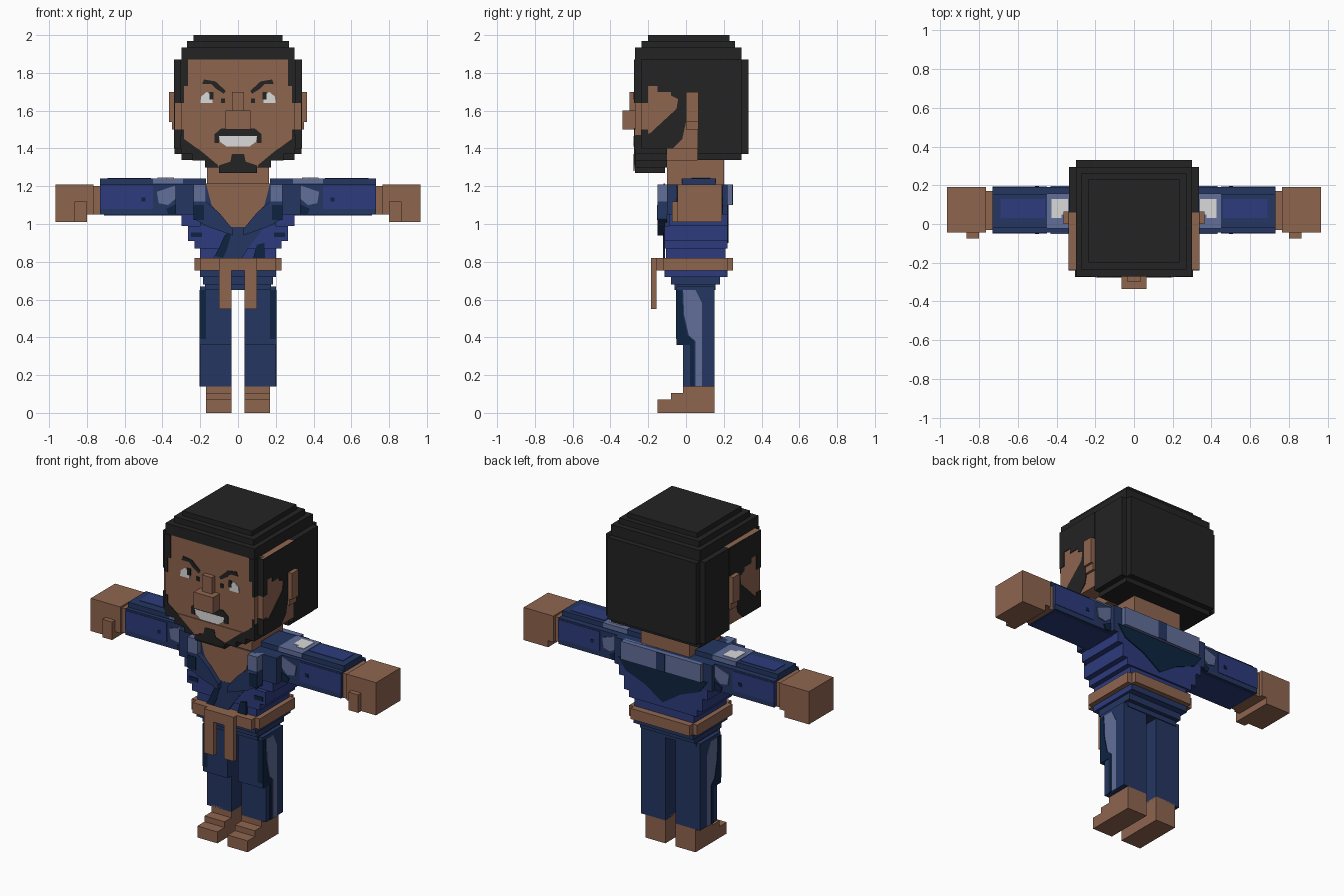
import bpy, bmesh


def material(name, hexcode):
    m = bpy.data.materials.new(name)
    c = [int(hexcode[i:i + 2], 16) / 255 for i in (0, 2, 4)]
    m.diffuse_color = [((v + 0.055) / 1.055) ** 2.4 if v > 0.04 else v / 12.92 for v in c] + [1]
    return m


SKIN = material("brown skin", "8F654F")
HAIR = material("black hair", "232323")
NAVY = material("navy cloth", "243661")
BLUE = material("blue cloth", "2D3B7D")
SLATE = material("slate highlight", "616E99")
DARK = material("dark navy shade", "0D2440")
WHITE = material("white", "DADADA")


def finish(name, bm, mat, mirror):
    """Turn a bmesh into an object, optionally copied across x = 0."""
    if mirror:
        copy = bmesh.ops.duplicate(bm, geom=bm.verts[:] + bm.edges[:] + bm.faces[:])["geom"]
        for v in copy:
            if isinstance(v, bmesh.types.BMVert):
                v.co.x = -v.co.x
    bmesh.ops.recalc_face_normals(bm, faces=bm.faces[:])
    me = bpy.data.meshes.new(name)
    bm.to_mesh(me)
    bm.free()
    me.materials.append(mat)
    ob = bpy.data.objects.new(name, me)
    bpy.context.collection.objects.link(ob)


def boxes(name, mat, *items, mirror=False):
    """Each item is (x0, x1, y0, y1, z0, z1)."""
    bm = bmesh.new()
    for x0, x1, y0, y1, z0, z1 in items:
        for v in bmesh.ops.create_cube(bm, size=1)["verts"]:
            v.co = (x1 if v.co.x > 0 else x0, y1 if v.co.y > 0 else y0, z1 if v.co.z > 0 else z0)
    finish(name, bm, mat, mirror)


def prism(name, mat, axis, a, b, pts, mirror=False):
    """Extrude an outline along x (points y, z) or y (points x, z)."""
    bm = bmesh.new()
    at = lambda t, p: (t, p[0], p[1]) if axis == "x" else (p[0], t, p[1])
    face = bm.faces.new([bm.verts.new(at(a, p)) for p in pts])
    new = bmesh.ops.extrude_face_region(bm, geom=[face])["geom"]
    for v in new:
        if isinstance(v, bmesh.types.BMVert):
            v.co["xyz".index(axis)] = b
    finish(name, bm, mat, mirror)


def sym(w, y0, y1, z0, z1):
    return (-w, w, y0, y1, z0, z1)


# Head and face
boxes("head", SKIN, sym(.335, -.235, .06, 1.4, 1.87), sym(.30, -.27, -.235, 1.4, 1.87),
      sym(.24, -.1, .06, 1.335, 1.4))
boxes("ear", SKIN, (.335, .365, 0, .065, 1.54, 1.7), (.335, .35, 0, .065, 1.5, 1.54), mirror=True)
boxes("nose", SKIN, sym(.033, -.3, -.27, 1.5, 1.7), sym(.065, -.335, -.27, 1.5, 1.6))
boxes("neck", SKIN, sym(.165, -.1, .2, 1.18, 1.4))

# Hair cap in shrinking layers, and the back of the hair
boxes("hair_cap", HAIR, sym(.30, -.27, .295, 1.87, 1.935), sym(.27, -.235, .26, 1.935, 1.97),
      sym(.235, -.2, .23, 1.97, 2.0))
boxes("hair_back", HAIR, sym(.335, .06, .295, 1.37, 1.87), sym(.30, .295, .33, 1.37, 1.87),
      sym(.30, .06, .295, 1.34, 1.37))
boxes("hair_temple", HAIR, (.265, .304, -.274, -.235, 1.73, 1.87),
      (.3, .339, -.239, -.2, 1.64, 1.87), (.285, .304, -.274, -.235, 1.64, 1.73), mirror=True)
prism("hair_side", HAIR, "x", .33, .339,
      [(-.235, 1.87), (-.235, 1.73), (-.15, 1.73), (-.15, 1.70), (-.08, 1.70), (-.08, 1.68),
       (-.04, 1.66), (0, 1.66), (0, 1.7), (.065, 1.7), (.065, 1.87)], True)

# Beard: stepped jaw, side and front patches
boxes("beard_jaw", HAIR, sym(.30, -.27, -.1, 1.37, 1.4), sym(.24, -.27, -.1, 1.335, 1.37),
      sym(.175, -.27, -.1, 1.30, 1.335), sym(.1, -.27, -.11, 1.27, 1.30))
prism("beard_side", HAIR, "x", .33, .339,
      [(-.239, 1.4), (-.239, 1.48), (-.19, 1.48), (-.115, 1.55), (-.05, 1.61), (-.04, 1.67),
       (0, 1.67), (0, 1.54), (-.02, 1.45), (-.07, 1.4)], True)
boxes("beard_corner", HAIR, (.297, .339, -.239, -.2, 1.4, 1.5),
      (.285, .304, -.274, -.235, 1.4, 1.47), mirror=True)
prism("beard_front", HAIR, "y", -.274, -.268,
      [(.3, 1.5), (.285, 1.5), (.285, 1.45), (.21, 1.395), (.30, 1.395)], True)
prism("chin_skin", SKIN, "y", -.274, -.268,
      [(-.22, 1.405), (-.17, 1.365), (-.11, 1.315), (-.1, 1.295), (.1, 1.295), (.11, 1.315),
       (.17, 1.365), (.22, 1.405)])
prism("goatee", HAIR, "y", -.277, -.272,
      [(-.032, 1.37), (-.04, 1.33), (-.1, 1.31), (-.1, 1.28), (.1, 1.28), (.1, 1.31),
       (.04, 1.33), (.032, 1.37)])
prism("moustache", HAIR, "y", -.276, -.268,
      [(-.125, 1.43), (-.125, 1.475), (-.09, 1.505), (.09, 1.505), (.125, 1.475), (.125, 1.43),
       (.1, 1.43), (.1, 1.465), (-.1, 1.465), (-.1, 1.43)])
prism("teeth", WHITE, "y", -.277, -.268,
      [(-.1, 1.465), (.1, 1.465), (.095, 1.435), (.06, 1.41), (-.06, 1.41), (-.095, 1.435)])
prism("eyebrow", HAIR, "y", -.275, -.268,
      [(.19, 1.74), (.18, 1.765), (.12, 1.755), (.065, 1.705), (.075, 1.69), (.115, 1.715),
       (.14, 1.74)], True)
prism("eye_white", WHITE, "y", -.275, -.268,
      [(.135, 1.64), (.135, 1.675), (.165, 1.70), (.195, 1.675), (.2, 1.64)], True)
boxes("pupil", HAIR, (.13, .15, -.277, -.27, 1.66, 1.70), (.07, .09, -.275, -.27, 1.64, 1.665),
      mirror=True)

# Torso in tapering layers
boxes("upper_torso", NAVY, sym(.33, -.1, .22, 1.05, 1.21))
boxes("middle_torso", BLUE, sym(.30, -.09, .22, .99, 1.05), sym(.265, -.115, .22, .91, .99),
      sym(.23, -.115, .22, .87, .91), sym(.2, -.105, .21, .72, .87))
boxes("hips", NAVY, sym(.2, -.115, .22, .72, .755), sym(.185, -.08, .18, .68, .72),
      sym(.175, -.06, .155, .65, .68))
boxes("chest_backing", NAVY, sym(.2, -.115, -.08, .95, 1.21))
prism("chest_skin", SKIN, "y", -.12, -.11,
      [(-.17, 1.215), (.17, 1.215), (.14, 1.1), (.03, .975), (-.03, .975), (-.14, 1.1)])

# Crossed lapels and shoulder blocks
prism("lapel", NAVY, "y", -.15, -.10,
      [(.17, 1.12), (.10, 1.06), (.03, .975), (.03, .94), (.17, .99), (.235, 1.03), (.235, 1.12)],
      True)
prism("lapel_shade", DARK, "y", -.153, -.10,
      [(.18, 1.10), (.18, 1.02), (.235, 1.02), (.235, 1.10)], True)
boxes("shoulder_block", SLATE, (.17, .235, -.15, .0, 1.10, 1.21), mirror=True)
prism("front_wrap", NAVY, "y", -.121, -.11,
      [(.14, .985), (-.04, .985), (-.13, .82), (.02, .82), (.06, .88)])
prism("front_wrap_shade", DARK, "y", -.123, -.11,
      [(-.03, .97), (-.07, .94), (-.12, .83), (-.08, .82), (-.06, .86)])
prism("waist_shade", DARK, "y", -.121, -.11, [(.08, .82), (.1, .89), (.14, .9), (.14, .82)])
boxes("waist_spot", DARK, (.19, .25, -.119, -.11, .93, .955), mirror=True)

# Back yoke with its shaded fold
boxes("back_yoke", SLATE, sym(.27, .2, .245, 1.1, 1.21))
prism("back_fold", DARK, "y", .215, .226,
      [(-.3, 1.1), (.3, 1.1), (.25, 1.03), (.12, .98), (0, .9), (-.12, .98), (-.25, 1.03)])
boxes("back_seam", NAVY, sym(.03, .24, .249, 1.1, 1.21))

# Belt with two hanging ends
boxes("belt", SKIN, sym(.23, -.12, .22, .755, .82), sym(.2, -.155, .25, .755, .82))
boxes("belt_knot", SKIN, sym(.035, -.185, -.15, .755, .82))
boxes("belt_end", SKIN, (.035, .1, -.185, -.155, .55, .82), mirror=True)

# Sleeves with painted folds
boxes("sleeve", NAVY, (.17, .73, -.045, .19, 1.05, 1.21), (.17, .73, -.02, .155, 1.21, 1.24),
      mirror=True)
boxes("sleeve_panel", BLUE, (.46, .69, .03, .13, 1.23, 1.243), (.45, .73, -.048, .193, 1.08, 1.2),
      (.3, .71, -.03, .175, 1.046, 1.06), mirror=True)
for label, y0, y1 in (("front", -.051, -.04), ("back", .185, .196)):
    prism("sleeve_light_" + label, SLATE, "y", y0, y1,
          [(.17, 1.205), (.33, 1.205), (.43, 1.17), (.42, 1.11), (.37, 1.1), (.30, 1.16),
           (.2, 1.11)], True)
    prism("sleeve_shade_" + label, DARK, "y", y0, y1,
          [(.2, 1.053), (.22, 1.08), (.3, 1.12), (.38, 1.08), (.37, 1.053)], True)
    boxes("sleeve_spot_" + label, DARK, (.49, .51, y0, y1, 1.12, 1.14), mirror=True)
boxes("shoulder_light", SLATE, (.29, .45, -.023, .158, 1.215, 1.242), mirror=True)
boxes("shoulder_white", WHITE, (.34, .375, .05, .13, 1.235, 1.245),
      (.375, .425, .03, .13, 1.235, 1.245), mirror=True)

# Hands with thumbs
boxes("hand", SKIN, (.73, .765, -.03, .17, 1.05, 1.2), (.765, .965, -.045, .19, 1.05, 1.21),
      (.8, .965, -.045, .19, 1.01, 1.05), (.8, .865, -.075, -.045, 1.01, 1.12), mirror=True)

# Trouser legs with side stripes
boxes("leg", NAVY, (.035, .2, -.05, .15, .36, .67), (.035, .2, -.015, .15, .14, .36), mirror=True)
prism("leg_side_light", SLATE, "x", .195, .203,
      [(-.015, .65), (.05, .65), (.085, .58), (.085, .14), (.05, .14), (.05, .38), (.015, .41),
       (-.01, .52)], True)
prism("leg_side_shade", DARK, "x", .195, .203,
      [(-.05, .65), (-.02, .65), (-.015, .52), (.01, .41), (.045, .38), (.045, .14), (.02, .14),
       (.02, .36), (-.05, .36)], True)
boxes("leg_front_shade", DARK, (.17, .202, -.053, -.045, .39, .65), mirror=True)

# Stepped feet
boxes("foot", SKIN, (.035, .17, -.15, .15, 0, .07), (.035, .17, -.08, .15, .07, .105),
      (.035, .17, -.015, .15, .105, .15), mirror=True)
